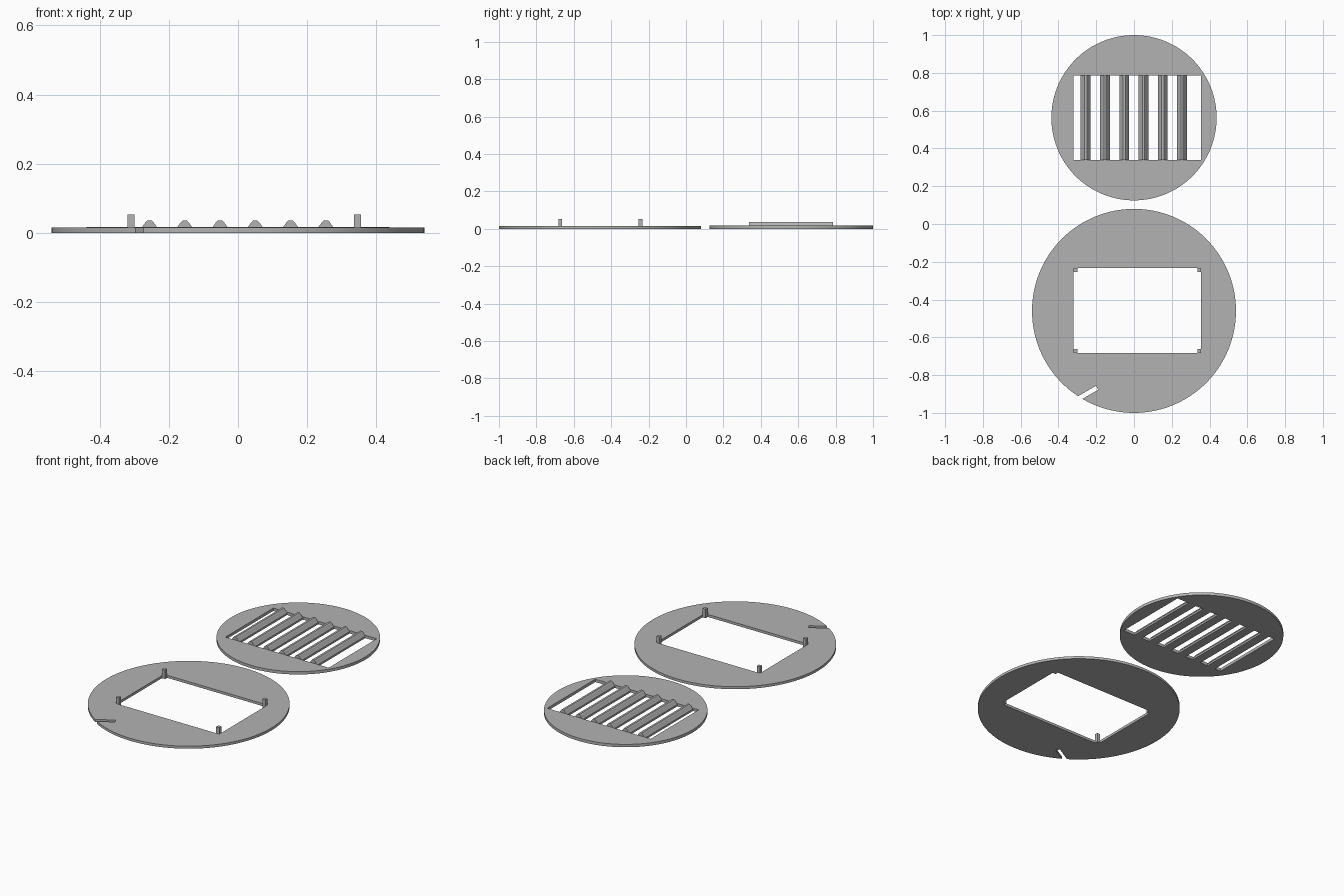
import bpy, bmesh, math
from mathutils import Matrix, Vector

cube = bpy.data.objects.get("Cube")
if cube:
    bpy.data.objects.remove(cube, do_unlink=True)

GREY = (0.45, 0.45, 0.45, 1.0)
grey = bpy.data.materials.new("plain grey")
grey.use_nodes = True
grey.diffuse_color = GREY
grey.node_tree.nodes["Principled BSDF"].inputs["Base Color"].default_value = GREY


def make_object(name, bm):
    bmesh.ops.recalc_face_normals(bm, faces=bm.faces)
    mesh = bpy.data.meshes.new(name)
    bm.to_mesh(mesh)
    bm.free()
    mesh.materials.append(grey)
    obj = bpy.data.objects.new(name, mesh)
    bpy.context.scene.collection.objects.link(obj)
    return obj


def box(name, low, high, angle=0.0):
    """Box between two corners, turned about z around its centre."""
    low, high = Vector(low), Vector(high)
    bm = bmesh.new()
    bmesh.ops.create_cube(bm, size=1, matrix=Matrix.Translation((low + high) / 2)
                          @ Matrix.Rotation(angle, 4, 'Z')
                          @ Matrix.Diagonal((high - low).to_4d()))
    return make_object(name, bm)


def disc(name, radius, y, height):
    bm = bmesh.new()
    bmesh.ops.create_cone(bm, cap_ends=True, segments=128, radius1=radius, radius2=radius,
                          depth=height, matrix=Matrix.Translation((0, y, height / 2)))
    return make_object(name, bm)


def cut(target, cutter):
    mod = target.modifiers.new("opening", 'BOOLEAN')
    mod.operation = 'DIFFERENCE'
    mod.solver = 'EXACT'
    mod.object = cutter
    cutter.hide_render = True
    bpy.context.view_layer.objects.active = target
    bpy.ops.object.modifier_apply(modifier=mod.name)
    bpy.data.objects.remove(cutter, do_unlink=True)


def smooth_rim(obj):
    bpy.ops.object.select_all(action='DESELECT')
    obj.select_set(True)
    bpy.context.view_layer.objects.active = obj
    bpy.ops.object.shade_smooth_by_angle(angle=math.radians(20))


LEFT, RIGHT = -0.32, 0.356

# Large ring plate with a rectangular window and a slanted rim slot
base = disc("base_plate", 0.54, -0.46, 0.015)
FRONT, BACK = -0.683, -0.233
cut(base, box("window_cutter", (LEFT, FRONT, -0.1), (RIGHT, BACK, 0.1)))
slot_angle = math.radians(30)
slot_len = 0.2
sx = -0.195 - math.cos(slot_angle) * slot_len / 2
sy = -0.867 - math.sin(slot_angle) * slot_len / 2
cut(base, box("slot_cutter", (sx - slot_len / 2, sy - 0.012, -0.1),
              (sx + slot_len / 2, sy + 0.012, 0.1), slot_angle))
smooth_rim(base)

# Upright pegs in the window corners
PEG = 0.02
for side, x in (("right", LEFT), ("left", RIGHT - PEG)):
    for end, y in (("front", FRONT), ("back", BACK - PEG)):
        box(f"{end}_{side}_peg", (x, y, 0), (x + PEG, y + PEG, 0.053))

# Smaller plate with its window
vent = disc("vent_plate", 0.4375, 0.5625, 0.017)
V_FRONT, V_BACK = 0.338, 0.787
cut(vent, box("vent_cutter", (LEFT, V_FRONT, -0.1), (RIGHT, V_BACK, 0.1)))
smooth_rim(vent)

# Ridged slats across the vent window
half = [(0.026, 0), (0.026, 0.011), (0.019, 0.02), (0.012, 0.03), (0.006, 0.036)]
profile = half + [(-x, z) for x, z in reversed(half)]
for i in range(6):
    bm = bmesh.new()
    centre = -0.256 + i * 0.102
    face = bm.faces.new([bm.verts.new((centre + x, V_FRONT, z)) for x, z in profile])
    grown = bmesh.ops.extrude_face_region(bm, geom=[face], use_keep_orig=True)
    moved = [v for v in grown["geom"] if isinstance(v, bmesh.types.BMVert)]
    bmesh.ops.translate(bm, verts=moved, vec=(0, V_BACK - V_FRONT, 0))
    make_object(f"slat_{i + 1}", bm)
